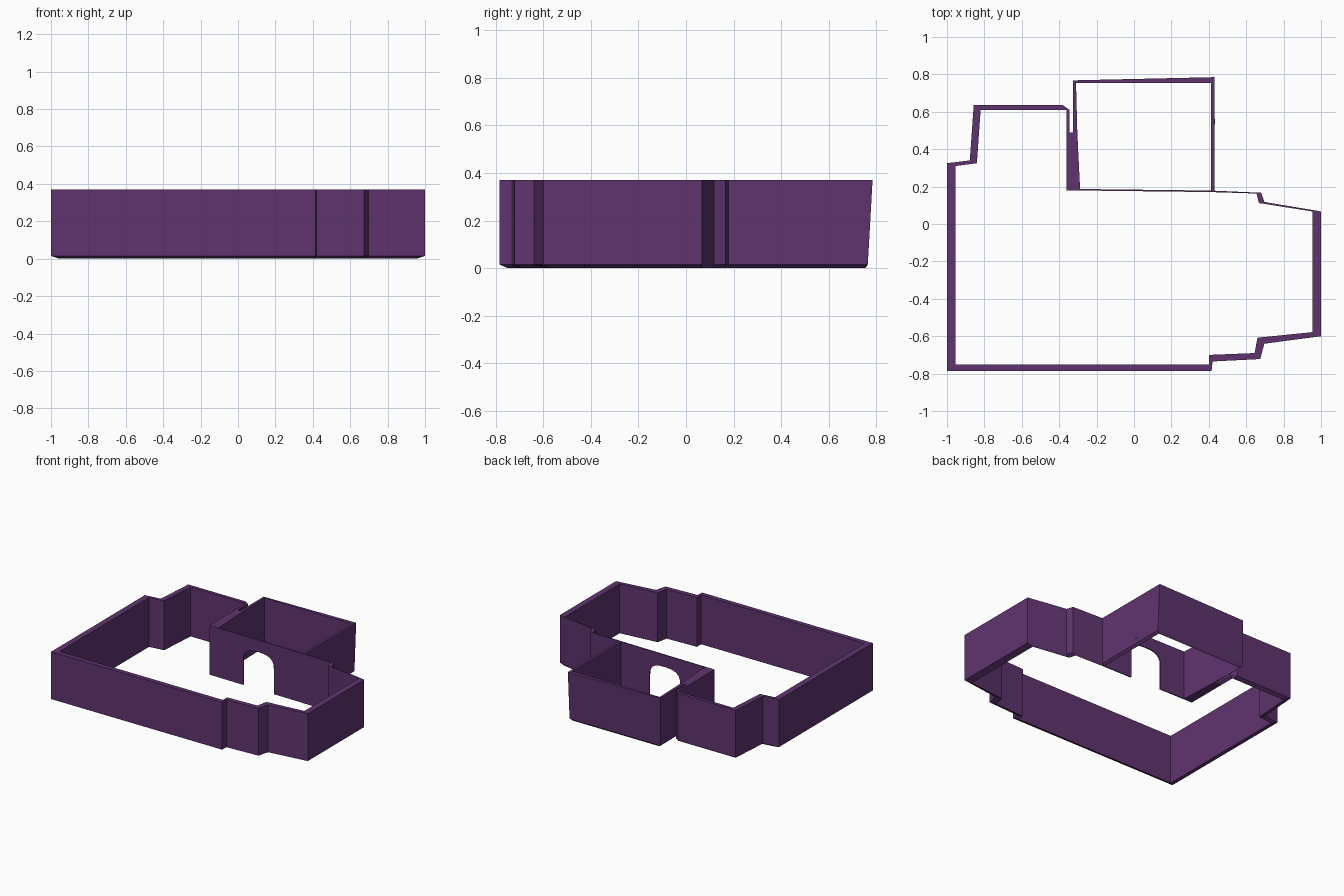
import bpy, bmesh, math

if "Cube" in bpy.data.objects:
    bpy.data.objects.remove(bpy.data.objects["Cube"])

TOP = 0.37
mat = bpy.data.materials.new("purple_plaster")
mat.diffuse_color = (0.115, 0.034, 0.16, 1)
mat.use_nodes = True
mat.node_tree.nodes["Principled BSDF"].inputs["Base Color"].default_value = mat.diffuse_color


def finish(name, bm):
    bmesh.ops.recalc_face_normals(bm, faces=bm.faces)
    mesh = bpy.data.meshes.new(name)
    bm.to_mesh(mesh)
    bm.free()
    mesh.materials.append(mat)
    obj = bpy.data.objects.new(name, mesh)
    bpy.context.collection.objects.link(obj)
    return obj


def wall(name, pairs, outer_z=0.015, y_limit=1.0):
    """Wall strip through (outer x, y, inner x, y) stations; its foot slopes down inwards."""
    bm = bmesh.new()
    rings = []
    for ox, oy, ix, iy in pairs:
        corners = ((ox, min(oy, y_limit), outer_z), (ox, oy, TOP), (ix, iy, TOP), (ix, iy, 0))
        rings.append([bm.verts.new(c) for c in corners])
    for a, b in zip(rings, rings[1:]):
        for i in range(4):
            j = (i + 1) % 4
            bm.faces.new((a[i], a[j], b[j], b[i]))
    bm.faces.new(rings[0])
    bm.faces.new(rings[-1])
    return finish(name, bm)


# Outer wall of the main hall, from the side-room corner round to the notch
wall("main_hall_wall", [
    (0.43, 0.178, 0.43, 0.170),
    (0.68, 0.167, 0.655, 0.163),
    (0.697, 0.118, 0.668, 0.112),
    (1.0, 0.067, 0.955, 0.067),
    (1.0, -0.60, 0.955, -0.578),
    (0.697, -0.64, 0.66, -0.608),
    (0.675, -0.722, 0.645, -0.69),
    (0.42, -0.735, 0.40, -0.70),
    (0.415, -0.785, 0.40, -0.75),
    (-1.0, -0.785, -0.955, -0.75),
    (-1.0, 0.325, -0.955, 0.31),
    (-0.878, 0.34, -0.84, 0.325),
    (-0.857, 0.635, -0.82, 0.61),
    (-0.38, 0.635, -0.362, 0.61),
    (-0.345, 0.61, -0.362, 0.605),
    (-0.345, 0.49, -0.362, 0.49),
])

# Side room at the back, leaning out slightly along its rear wall
wall("side_room_wall", [
    (0.43, 0.172, 0.412, 0.172),
    (0.43, 0.785, 0.412, 0.755),
    (-0.325, 0.768, -0.31, 0.755),
    (-0.325, 0.49, -0.303, 0.49),
], y_limit=0.765)

# Wall shared by hall and side room
wall("party_wall", [
    (-0.362, 0.49, -0.303, 0.49),
    (-0.362, 0.182, -0.288, 0.182),
], outer_z=0)

# Thin partition with an arched doorway
left, right, spring, rise = -0.08, 0.175, 0.19, 0.09
profile = [(-0.362, 0), (left, 0)]
for k in range(13):
    t = math.pi * (1 - k / 12)
    c, s = math.cos(t), max(math.sin(t), 0)
    x = (left + right) / 2 + (right - left) / 2 * math.copysign(abs(c) ** 0.75, c)
    profile.append((x, spring + rise * s ** 0.75))
profile += [(right, 0), (0.43, 0), (0.43, TOP), (-0.362, TOP)]
bm = bmesh.new()
face = bm.faces.new([bm.verts.new((x, 0.18 - 0.012 * (x + 0.36), z)) for x, z in profile])
ext = bmesh.ops.extrude_face_region(bm, geom=[face], use_keep_orig=True)
bmesh.ops.translate(bm, vec=(0, 0.008, 0),
                    verts=[v for v in ext["geom"] if isinstance(v, bmesh.types.BMVert)])
finish("arched_partition", bm)

# Small vent plate on the side room
bm = bmesh.new()
bmesh.ops.create_cube(bm, size=1)
bmesh.ops.scale(bm, vec=(0.004, 0.03, 0.05), verts=bm.verts)
bmesh.ops.translate(bm, vec=(0.43, 0.547, 0.076), verts=bm.verts)
finish("vent_plate", bm)
